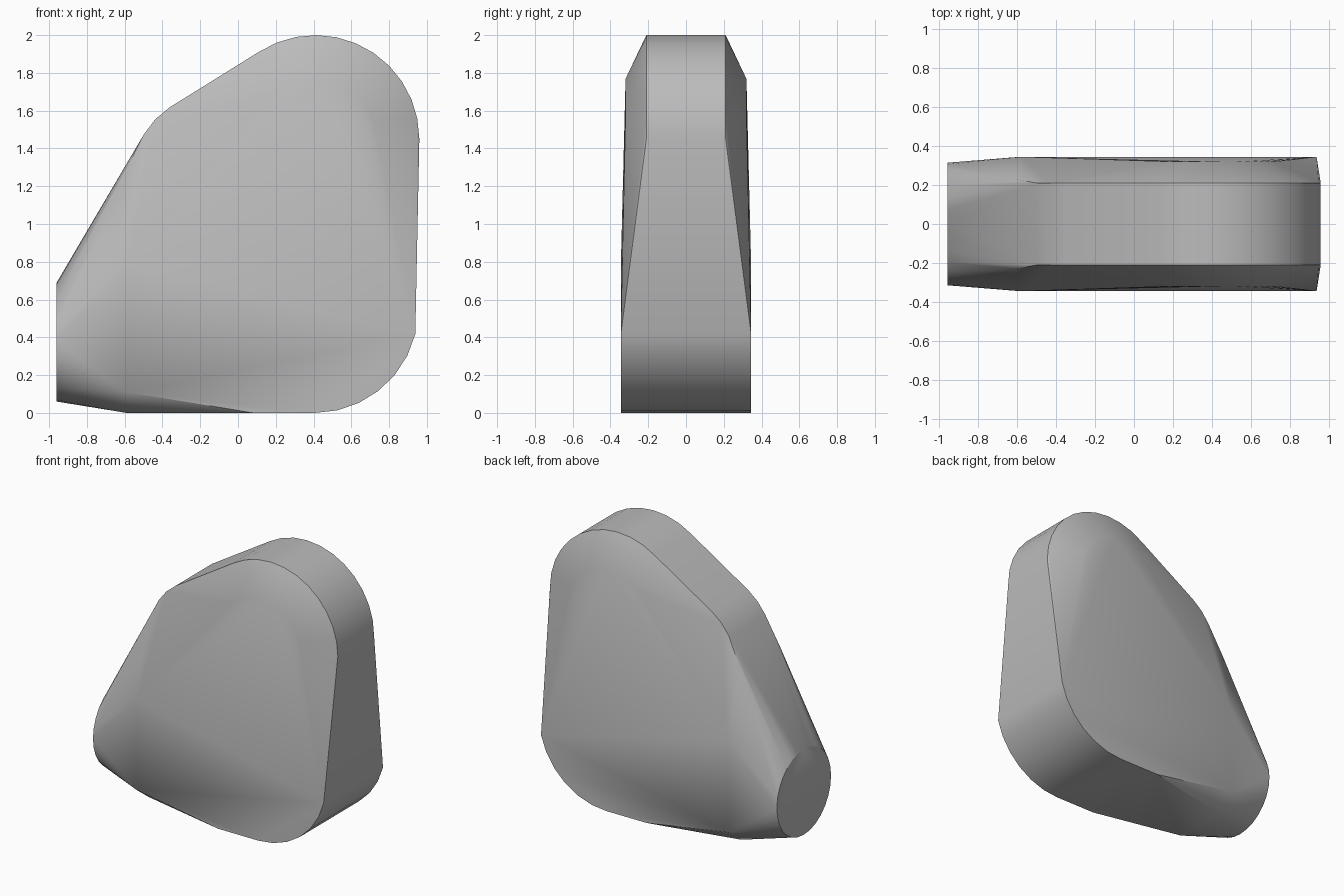
import bpy, bmesh, math

cube = bpy.data.objects.get("Cube")
if cube:
    bpy.data.objects.remove(cube, do_unlink=True)


def arc(cx, cz, r, start, end, steps):
    """Points (x, z) along an arc, angles in degrees from +x."""
    angles = [math.radians(start + (end - start) * i / steps) for i in range(steps + 1)]
    return [(cx + r * math.cos(a), cz + r * math.sin(a)) for a in angles]


# Half outlines, each with its distance from the centre plane
outlines = [
    (0.21, arc(0.41, 1.45, 0.55, 0, 123, 11)),          # upper rim
    (0.21, arc(-0.12, 1.25, 0.44, 123, 149, 2)),        # shoulder
    (0.23, [(-0.61, 1.25)]),                            # end of shoulder crease
    (0.32, arc(0.41, 1.45, 0.32, 0, 135, 8)),           # upper edge of side face
    (0.345, arc(0.405, 0.55, 0.55, -14, -90, 6)),       # lower rounded corner
    (0.345, [(0.08, 0), (-0.59, 0.11), (-0.58, 0.78)]), # lower edge of side face
    (0.20, [(-0.59, 0)]),                               # bottom edge
]

bm = bmesh.new()
for depth, points in outlines:
    for x, z in points:
        for side in (-1, 1):
            bm.verts.new((x, side * depth, z))

# Flat oval end
for i in range(28):
    a = math.tau * i / 28
    bm.verts.new((-0.96, 0.315 * math.cos(a), 0.375 + 0.315 * math.sin(a)))

# Wrap the outlines in one convex skin
bmesh.ops.convex_hull(bm, input=bm.verts[:])
loose = [v for v in bm.verts if not v.link_faces]
bmesh.ops.delete(bm, geom=loose, context="VERTS")
bmesh.ops.dissolve_limit(bm, angle_limit=math.radians(0.5), verts=bm.verts[:], edges=bm.edges[:])
bmesh.ops.recalc_face_normals(bm, faces=bm.faces[:])

mesh = bpy.data.meshes.new("rounded_block")
bm.to_mesh(mesh)
bm.free()
block = bpy.data.objects.new("rounded_block", mesh)
bpy.context.collection.objects.link(block)

# Plain grey
grey = bpy.data.materials.new("grey")
grey.use_nodes = True
colour = (0.5, 0.5, 0.5, 1)
grey.diffuse_color = colour
grey.node_tree.nodes["Principled BSDF"].inputs["Base Color"].default_value = colour
mesh.materials.append(grey)

# Soft shading with crisp rims
bpy.ops.object.select_all(action="DESELECT")
block.select_set(True)
bpy.context.view_layer.objects.active = block
bpy.ops.object.shade_smooth_by_angle(angle=math.radians(30))
